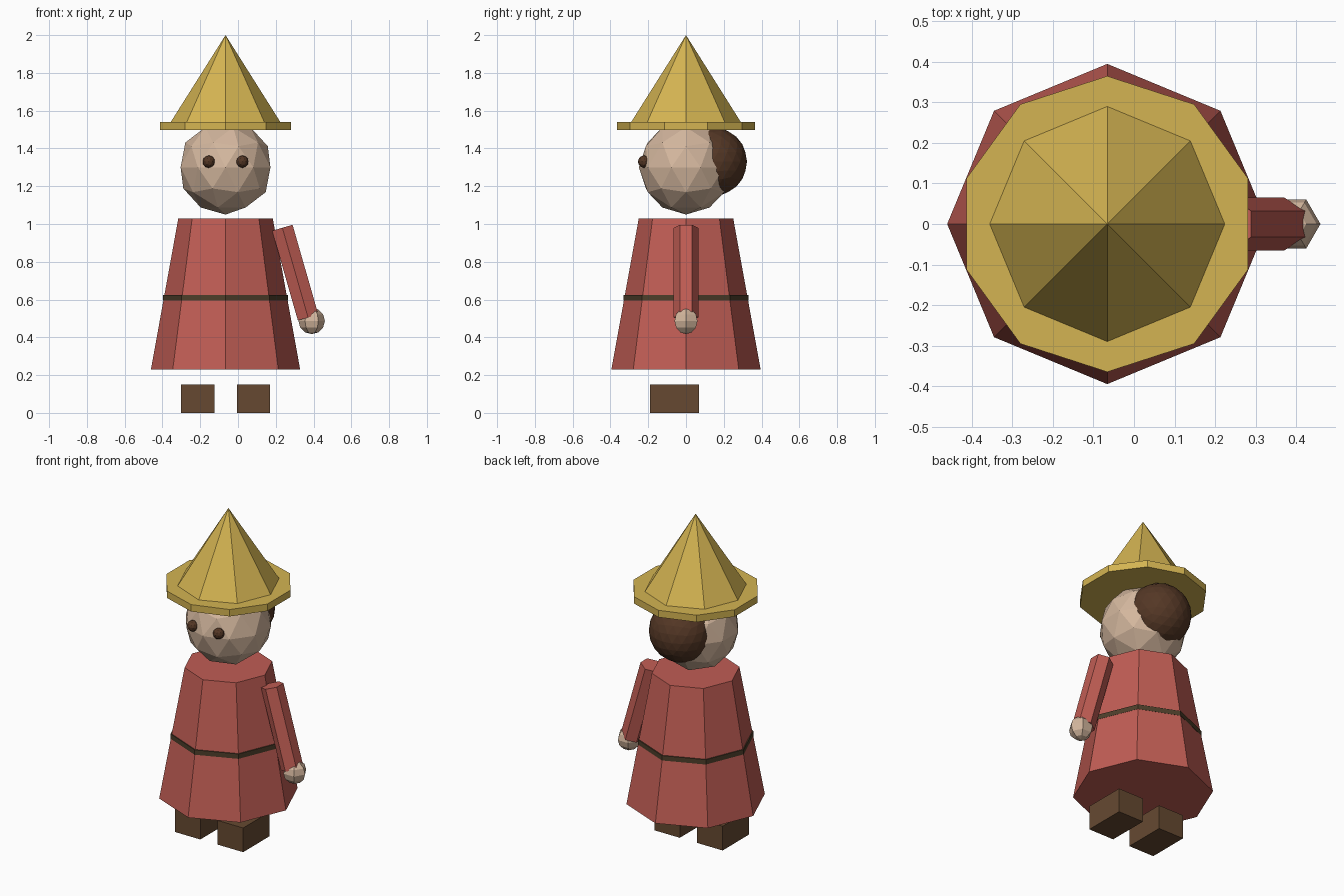
import bpy
import bmesh
from math import cos, sin, pi, radians
from mathutils import Matrix, Vector

cube = bpy.data.objects.get("Cube")
if cube:
    bpy.data.objects.remove(cube, do_unlink=True)

CX = -0.066  # body axis; the single arm shifts it off centre


def material(name, rgb):
    lin = [((c / 255 + 0.055) / 1.055) ** 2.4 for c in rgb] + [1.0]
    mat = bpy.data.materials.new(name)
    mat.use_nodes = True
    mat.diffuse_color = lin
    mat.node_tree.nodes["Principled BSDF"].inputs["Base Color"].default_value = lin
    return mat


straw = material("straw yellow", (212, 180, 82))
red = material("robe red", (192, 93, 84))
skin = material("skin", (212, 183, 158))
dark = material("dark hair brown", (84, 55, 37))
leather = material("shoe brown", (102, 73, 49))
belt_mat = material("belt brown", (77, 62, 42))


def finish(name, bm, mat, loc, tilt=0):
    bmesh.ops.recalc_face_normals(bm, faces=bm.faces)
    mesh = bpy.data.meshes.new(name)
    bm.to_mesh(mesh)
    bm.free()
    mesh.materials.append(mat)
    obj = bpy.data.objects.new(name, mesh)
    obj.matrix_world = Matrix.Translation(loc) @ Matrix.Rotation(tilt, 4, "Y")
    bpy.context.scene.collection.objects.link(obj)
    return obj


def lathe(name, mat, sides, profile, loc=(CX, 0, 0), start=pi / 2, tilt=0):
    """Faceted closed solid from (radius, height) pairs; radius 0 makes a tip."""
    bm = bmesh.new()
    rings = []
    for r, z in profile:
        count = sides if r > 0 else 1
        rings.append([bm.verts.new((r * cos(start + 2 * pi * i / sides),
                                    r * sin(start + 2 * pi * i / sides), z))
                      for i in range(count)])
    for low, high in zip(rings, rings[1:]):
        for i in range(sides):
            j = i + 1
            corners = [low[i % len(low)], low[j % len(low)],
                       high[j % len(high)], high[i % len(high)]]
            bm.faces.new(list(dict.fromkeys(corners)))
    for ring in (rings[0], rings[-1]):
        if len(ring) > 1:
            bm.faces.new(ring)
    return finish(name, bm, mat, loc, tilt)


def ball(name, mat, radius, loc, detail=2):
    bm = bmesh.new()
    bmesh.ops.create_icosphere(bm, subdivisions=detail, radius=radius)
    return finish(name, bm, mat, loc)


def box(name, mat, size, loc):
    bm = bmesh.new()
    bmesh.ops.create_cube(bm, size=1)
    bmesh.ops.scale(bm, vec=size, verts=bm.verts)
    return finish(name, bm, mat, loc)


# Robe and belt
lathe("robe", red, 8, [(0.395, 0.23), (0.25, 1.03)])
lathe("belt", belt_mat, 8, [(0.33, 0.595), (0.33, 0.625)])

# Hat
lathe("hat_brim", straw, 10, [(0.365, 1.497), (0.365, 1.54)])
lathe("hat_cone", straw, 8, [(0.29, 1.54), (0, 2.0)])

# Head, hair and eyes
ball("head", skin, 0.25, (CX, 0, 1.3))
ball("hair", dark, 0.183, (CX, 0.14, 1.33), 3)

# Paired eyes and shoes
for side, s in (("right", -1), ("left", 1)):
    ball(side + "_eye", dark, 0.033, (CX + s * 0.089, -0.222, 1.33))
    box(side + "_shoe", leather, (0.175, 0.26, 0.15), (CX + s * 0.147, -0.06, 0.075))

# Single left arm, leaning outwards, with its hand
top, bottom = Vector((0.235, 0, 0.98)), Vector((0.371, 0, 0.505))
half = (top - bottom).length / 2
lathe("left_arm", red, 6, [(0.065, -half), (0.065, half)],
      loc=(top + bottom) / 2, tilt=radians(-16))
hand = [(0.07 * sin(pi * k / 6) if 0 < k < 6 else 0, -0.07 * cos(pi * k / 6))
        for k in range(7)]
lathe("left_hand", skin, 6, hand, loc=(0.39, 0, 0.487), start=0)
